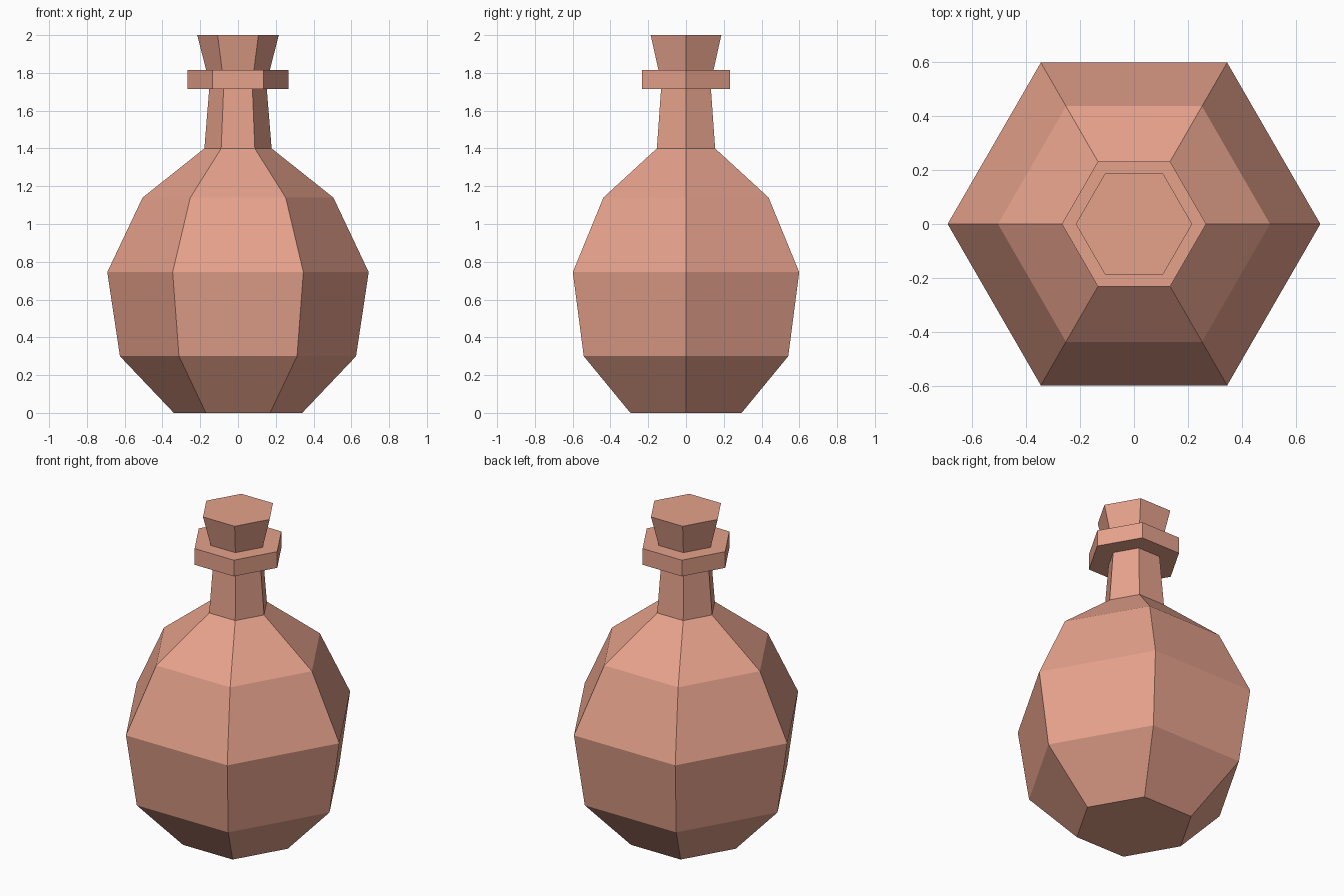
import bpy, bmesh
from math import cos, sin, tau

if "Cube" in bpy.data.objects:
    bpy.data.objects.remove(bpy.data.objects["Cube"])

SIDES = 6

clay = bpy.data.materials.new("clay")
clay.diffuse_color = (0.79, 0.36, 0.26, 1)
clay.use_nodes = True
clay.node_tree.nodes["Principled BSDF"].inputs["Base Color"].default_value = clay.diffuse_color


def lathe(name, profile):
    """Closed six-sided solid from (radius, height) points, bottom to top."""
    bm = bmesh.new()
    rings = [[bm.verts.new((r * cos(tau * i / SIDES), r * sin(tau * i / SIDES), z))
              for i in range(SIDES)] for r, z in profile]
    for low, high in zip(rings, rings[1:]):
        for i in range(SIDES):
            j = (i + 1) % SIDES
            bm.faces.new((low[i], low[j], high[j], high[i]))
    bm.faces.new(rings[0][::-1])
    bm.faces.new(rings[-1])
    mesh = bpy.data.meshes.new(name)
    bm.to_mesh(mesh)
    bm.free()
    mesh.materials.append(clay)
    obj = bpy.data.objects.new(name, mesh)
    bpy.context.collection.objects.link(obj)
    return obj


# Faceted body with its tapering neck
lathe("bottle_body", [(0.34, 0), (0.625, 0.3), (0.692, 0.745), (0.505, 1.14),
                      (0.178, 1.4), (0.152, 1.72)])
# Collar around the mouth
lathe("neck_collar", [(0.268, 1.715), (0.268, 1.815)])
# Flared stopper
lathe("stopper", [(0.167, 1.81), (0.216, 2.0)])
